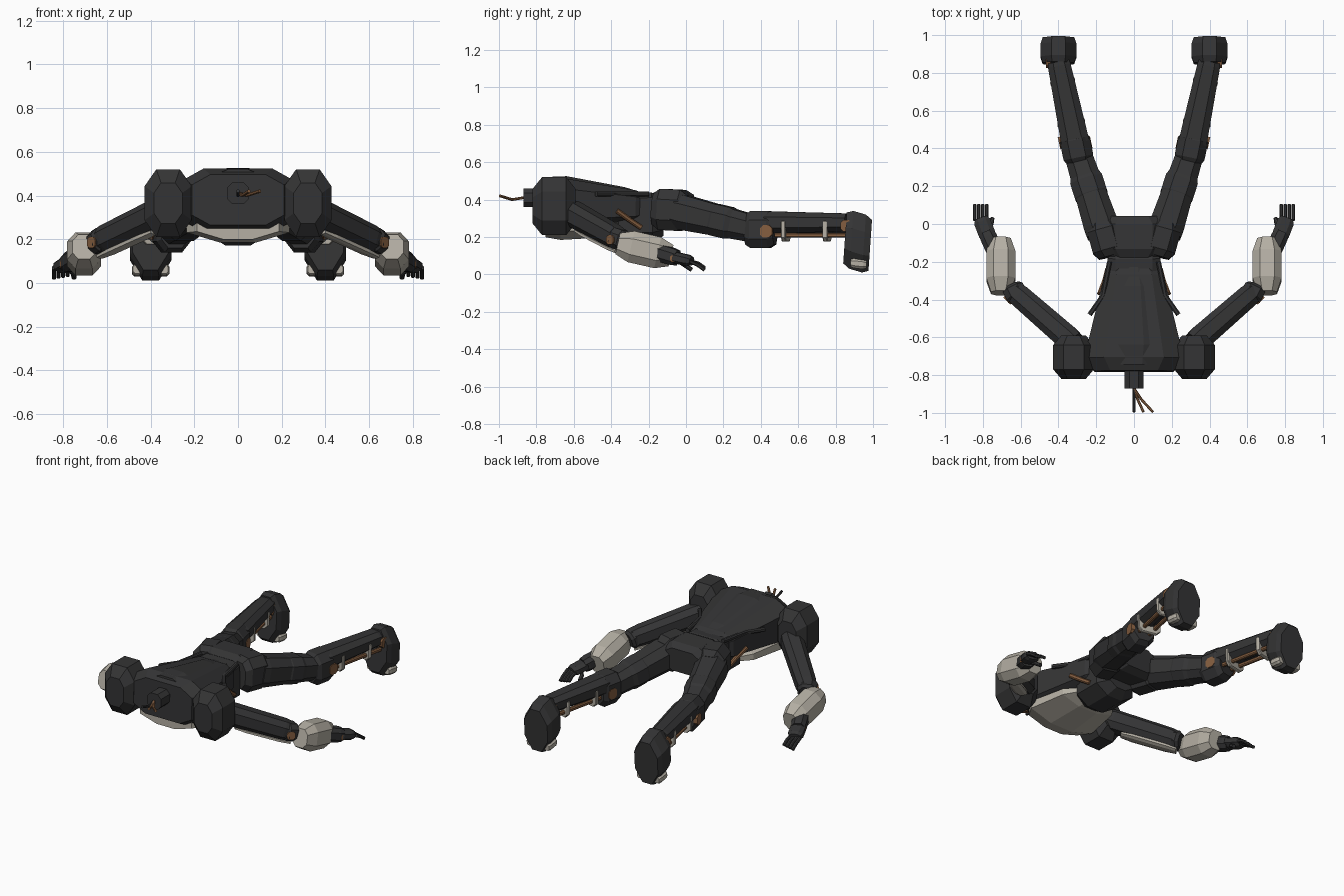
import bpy, bmesh
from mathutils import Vector

cube = bpy.data.objects.get("Cube")
if cube:
    bpy.data.objects.remove(cube)


def material(name, red, green, blue):
    mat = bpy.data.materials.new(name)
    mat.use_nodes = True
    colour = (red, green, blue, 1)
    mat.diffuse_color = colour
    mat.node_tree.nodes["Principled BSDF"].inputs["Base Color"].default_value = colour
    return mat


DARK = material("charcoal", .034, .034, .035)
PALE = material("pale grey", .46, .43, .37)
COPPER = material("copper", .23, .11, .05)
UP = Vector((0, 0, 1))

# Joints of the left side
SHOULDER = Vector((.32, -.63, .34))
ELBOW = Vector((.63, -.36, .19))
WRIST = Vector((.76, -.1, .1))
KNUCKLES = Vector((.81, .03, .07))
HIP = Vector((.16, -.05, .34))
KNEE = Vector((.3, .38, .24))
ANKLE = Vector((.4, .86, .24))


def section(centre, direction, width, height, corner):
    """Chamfered rectangle standing across the direction."""
    side = direction.cross(UP).normalized() * width
    rise = side.cross(direction).normalized() * height
    quarter = [(side, rise), (rise, -side), (-side, -rise), (-rise, side)]
    points = []
    for first, second in quarter:
        points.append(centre + first + second * corner)
        points.append(centre + first * corner + second)
    return points


def loft(name, centres, sizes, mat, corner=.5, facing=None):
    """Skin sections along a path; parts that start off centre are mirrored."""
    bm = bmesh.new()
    last = len(centres) - 1
    loops = []
    for i, (centre, (width, height)) in enumerate(zip(centres, sizes)):
        direction = facing or centres[min(i + 1, last)] - centres[max(i - 1, 0)]
        points = section(centre, direction, width, height, corner)
        loops.append([bm.verts.new(p) for p in points])
    for near, far in zip(loops, loops[1:]):
        for j in range(len(near)):
            bm.faces.new((near[j - 1], near[j], far[j], far[j - 1]))
    bm.faces.new(loops[0])
    bm.faces.new(loops[-1])
    bmesh.ops.recalc_face_normals(bm, faces=bm.faces)
    mesh = bpy.data.meshes.new(name)
    bm.to_mesh(mesh)
    bm.free()
    mesh.materials.append(mat)
    part = bpy.data.objects.new(name, mesh)
    bpy.context.collection.objects.link(part)
    if centres[0].x != 0:
        part.modifiers.new("Mirror", "MIRROR")


def barrel(name, start, end, width, height, mat=DARK, tip=.75, taper=1, inset=.2,
           corner=.5, facing=None):
    """Armour block between two points, with narrowed ends and an overall taper."""
    start, end = Vector(start), Vector(end)
    centres, sizes = [], []
    for t, scale in ((0, tip), (inset, 1), (1 - inset, 1), (1, tip)):
        scale *= 1 + (taper - 1) * t
        centres.append(start.lerp(end, t))
        sizes.append((width * scale, height * scale))
    loft(name, centres, sizes, mat, corner, facing)


def cable(name, points, radius, mat=DARK):
    centres = [Vector(p) for p in points]
    loft(name, centres, [(radius, radius)] * len(centres), mat)


def pin(name, centre, normal, radius):
    half = Vector(normal).normalized() * .012
    cable(name, (Vector(centre) - half, Vector(centre) + half), radius, COPPER)


# Torso, chest and pelvis
barrel("torso", (0, -.78, .38), (0, -.2, .36), .28, .155, tip=.75, taper=.5, inset=.12, corner=.6)
barrel("back_ridge", (0, -.75, .45), (0, -.23, .4), .23, .095, taper=.5, corner=.25)
barrel("chest_plate", (0, -.75, .255), (0, -.35, .255), .25, .075, PALE, taper=.7, corner=.35)
barrel("belly", (0, -.42, .26), (0, -.12, .26), .14, .09, tip=.6, corner=.4)
barrel("abdomen", (0, -.34, .34), (0, -.14, .35), .14, .09, corner=.7)
barrel("pelvis", (0, -.18, .36), (0, .04, .35), .165, .1, corner=.6)
cable("side_strut", [(.235, -.48, .43), (.165, -.38, .43), (.13, -.2, .43)], .013)
cable("waist_cable", [(.182, -.37, .34), (.155, -.3, .29), (.14, -.24, .25)], .013, COPPER)

# Open neck with loose wires
NECK = Vector((0, -.87, .41))
cable("neck", [(0, -.75, .41), NECK], .05)
wires = (("centre_wire", 0, DARK), ("short_wire", .05, COPPER), ("long_wire", .1, COPPER))
for name, reach, mat in wires:
    cable(name, [NECK, (reach * .4, -.93, .4), (reach, -.995, .42)], .007, mat)

# Shoulders and upper arms
barrel("shoulder", (.32, -.82, .365), (.32, -.59, .365), .108, .155, tip=.6, inset=.22)
barrel("upper_arm", SHOULDER, ELBOW, .066, .066, tip=.9, taper=.9, inset=.1)
under = UP * .076
barrel("upper_arm_plate", SHOULDER.lerp(ELBOW, .2) - under, ELBOW - under * .9, .038, .014, PALE)
along_arm = (WRIST - ELBOW) * .3
barrel("elbow", ELBOW - along_arm / 2, ELBOW + along_arm * .4, .058, .055)
pin("elbow_pin", ELBOW + Vector((.035, -.04, -.005)), (1, -1, 0), .026)

# Forearm shell, wrist and hand
barrel("forearm_shell", (.705, -.365, .165), (.705, -.08, .1), .077, .085, PALE, tip=.68, inset=.25)
barrel("wrist", WRIST - along_arm, WRIST.lerp(KNUCKLES, .4), .045, .045, tip=.9)
pin("wrist_pin", WRIST + Vector((.045, .035, -.015)), (1, -.3, 0), .018)
barrel("palm", WRIST.lerp(KNUCKLES, .2), KNUCKLES, .045, .03)
for i in range(4):
    root = KNUCKLES + Vector((i * .021 - .03, -.01, 0))
    knuckle = root + Vector((0, .045, -.01 - i * .004))
    tip = knuckle + Vector((0, .035, -.025))
    cable(f"finger_{i + 1}", [root, knuckle, tip], .0095)
cable("thumb", [(.78, -.03, .065), (.755, 0, .045), (.75, .03, .025)], .011)

# Hips, thighs and knees
barrel("hip", (.12, -.17, .35), (.17, .01, .34), .09, .11)
barrel("thigh", HIP, KNEE, .095, .095, tip=.95, taper=.75, inset=.1)
barrel("thigh_guard", HIP.lerp(KNEE, .35), HIP.lerp(KNEE, .78), .088, .085, inset=.3)
along_leg = (ANKLE - KNEE) * .2
barrel("knee", KNEE - along_leg * .6, KNEE + along_leg, .08, .1, tip=.8)
for label, x in (("inner", .238), ("outer", .385)):
    pin(label + "_knee_pin", (x, .43, .23), (1, -.22, 0), .033)

# Shins with an exposed underside, rods and clamps
cover = UP * .038
barrel("shin_cover", KNEE + cover + along_leg * .5, ANKLE + cover, .075, .06,
       tip=.95, taper=.8, inset=.05)
cable("shin_bone", [KNEE + along_leg, ANKLE], .022)
for label, offset in (("inner", -.036), ("outer", .036)):
    shift = Vector((offset, 0, -.03))
    cable(label + "_shin_rod", [KNEE + along_leg + shift, ANKLE + shift], .012, COPPER)
for label, t, width in (("lower", .32, .074), ("upper", .78, .066)):
    middle = KNEE.lerp(ANKLE, t)
    barrel(label + "_clamp", middle - along_leg / 8, middle + along_leg / 8, width, .065, PALE,
           tip=.95, corner=.65)

# Feet
SOLE = Vector((0, 1, -.07))
for label, x in (("inner", .35), ("outer", .455)):
    pin(label + "_ankle_pin", (x, .855, .26), (1, 0, 0), .03)
barrel("foot", (.4, .85, .195), (.4, .985, .155), .095, .155, tip=.88, inset=.25, corner=.4,
       facing=SOLE)
for label, x in (("inner", .338), ("outer", .462)):
    barrel(label + "_toe_cap", (x, .88, .062), (x, .965, .052), .024, .026, PALE, facing=SOLE)
